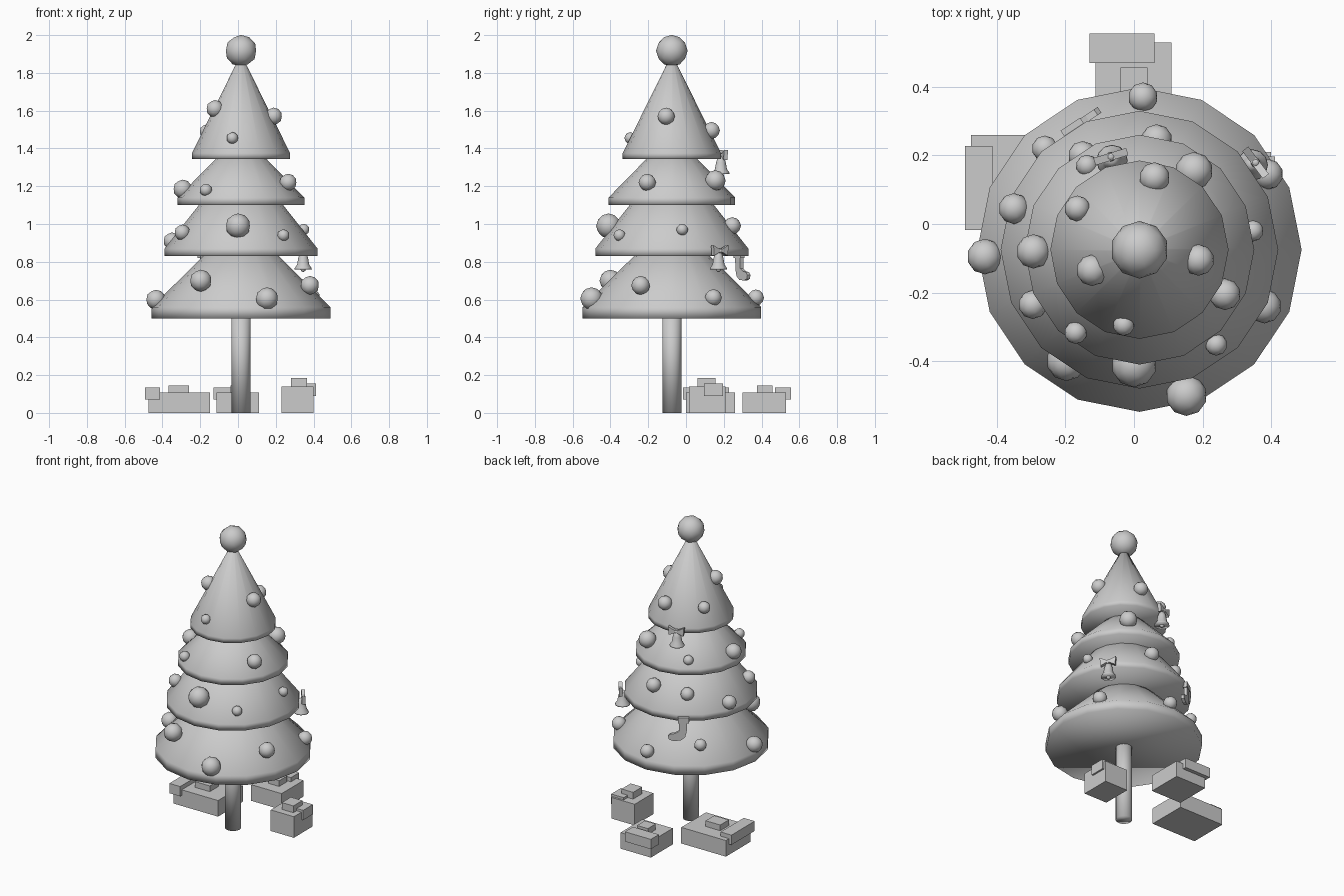
import bpy, bmesh
from math import pi, sin, cos, atan2, radians
from mathutils import Vector

if "Cube" in bpy.data.objects:
    bpy.data.objects.remove(bpy.data.objects["Cube"], do_unlink=True)

grey = bpy.data.materials.new("plain grey")
grey.use_nodes = True
grey.diffuse_color = (0.6, 0.6, 0.6, 1)
grey.node_tree.nodes["Principled BSDF"].inputs["Base Color"].default_value = (0.6, 0.6, 0.6, 1)

CX, CY = 0.016, -0.075  # tree axis


def finish(name, bm, loc=(0, 0, 0), turn=0.0, smooth=False):
    bmesh.ops.recalc_face_normals(bm, faces=bm.faces)
    me = bpy.data.meshes.new(name)
    bm.to_mesh(me)
    bm.free()
    me.materials.append(grey)
    me.polygons.foreach_set("use_smooth", [smooth] * len(me.polygons))
    ob = bpy.data.objects.new(name, me)
    ob.location = loc
    ob.rotation_euler.z = turn
    bpy.context.collection.objects.link(ob)
    return ob


def lathe(name, profile, loc, sides=16):
    """Closed turned solid from (radius, height) pairs."""
    bm = bmesh.new()
    rings = []
    for r, z in profile:
        angles = [2 * pi * i / sides for i in range(sides)]
        rings.append([bm.verts.new((r * cos(a), r * sin(a), z)) for a in angles])
    for low, high in zip(rings, rings[1:]):
        for i in range(sides):
            j = (i + 1) % sides
            bm.faces.new((low[i], low[j], high[j], high[i]))
    bm.faces.new(rings[0][::-1])
    bm.faces.new(rings[-1])
    return finish(name, bm, loc, smooth=True)


def ball(name, loc, r):
    bm = bmesh.new()
    bmesh.ops.create_icosphere(bm, subdivisions=2, radius=r)
    return finish(name, bm, loc, smooth=True)


def box(name, x0, x1, y0, y1, z0, z1):
    bm = bmesh.new()
    bmesh.ops.create_cube(bm, size=1)
    bmesh.ops.scale(bm, vec=(x1 - x0, y1 - y0, z1 - z0), verts=bm.verts)
    return finish(name, bm, ((x0 + x1) / 2, (y0 + y1) / 2, (z0 + z1) / 2))


def plate(name, outline, depth, loc, turn):
    """Upright outline in local x and z, thickened along local y."""
    bm = bmesh.new()
    face = bm.faces.new([bm.verts.new((x, -depth / 2, z)) for x, z in outline])
    out = bmesh.ops.extrude_face_region(bm, geom=[face])
    moved = [v for v in out["geom"] if isinstance(v, bmesh.types.BMVert)]
    bmesh.ops.translate(bm, vec=(0, depth, 0), verts=moved)
    return finish(name, bm, loc, turn)


# Trunk, four skirts of branches and the round topper
trunk = lathe("trunk", [(0.05, 0), (0.05, 0.56)], (CX, CY, 0))
trunk.data.shade_smooth()
tiers = [  # rim radius, bottom, rim top, tip radius, tip height
    (0.473, 0.50, 0.56, 0.14, 0.89),
    (0.405, 0.83, 0.87, 0.16, 1.18),
    (0.335, 1.10, 1.14, 0.09, 1.39),
    (0.260, 1.345, 1.375, 0.015, 1.87),
]
for n, (rim, low, edge, tip, top) in enumerate(tiers, 1):
    lathe(f"branch_tier_{n}", [(rim, low), (rim, edge), (tip, top)], (CX, CY, 0))
ball("topper", (CX, CY, 1.917), 0.084)

# Baubles: x, y, z, radius
baubles = [
    (0.026, 0.37, 0.61, 0.043), (0.39, 0.145, 0.61, 0.045), (0.38, -0.24, 0.675, 0.05),
    (0.153, -0.5, 0.605, 0.06), (-0.435, -0.095, 0.6, 0.052), (-0.197, -0.4, 0.7, 0.058),
    (-0.26, 0.22, 0.67, 0.038),
    (0.0, -0.41, 0.99, 0.066), (-0.295, -0.235, 0.955, 0.042), (0.24, -0.352, 0.94, 0.032),
    (0.347, -0.02, 0.97, 0.031), (-0.35, 0.045, 0.91, 0.045), (0.066, 0.245, 0.99, 0.046),
    (-0.15, 0.2, 0.97, 0.042),
    (-0.293, -0.08, 1.185, 0.05), (-0.17, -0.317, 1.18, 0.033), (0.265, -0.205, 1.22, 0.046),
    (0.175, 0.155, 1.23, 0.055), (-0.137, 0.17, 1.18, 0.032),
    (0.188, -0.105, 1.57, 0.046), (0.06, 0.135, 1.495, 0.045), (-0.165, 0.045, 1.49, 0.038),
    (-0.122, -0.135, 1.61, 0.046), (-0.03, -0.295, 1.455, 0.031),
]
for n, (x, y, z, r) in enumerate(baubles, 1):
    ball(f"bauble_{n}", (x, y, z), r)

# Bells with bows, turned to face away from the tree
bell_profile = [(0.046, 0), (0.044, 0.008), (0.032, 0.025), (0.026, 0.06), (0.018, 0.085), (0.006, 0.095)]
bow_outline = [(-0.05, 0.03), (-0.01, 0.01), (0.01, 0.01), (0.05, 0.03),
               (0.045, -0.025), (0.01, -0.008), (-0.01, -0.008), (-0.045, -0.025)]
for side, x, y, z in (("left", 0.345, 0.172, 0.76), ("back", -0.064, 0.185, 1.265)):
    lathe(f"{side}_bell", bell_profile, (x, y, z), 12)
    ball(f"{side}_bell_clapper", (x, y, z), 0.014)
    out = atan2(y - CY, x - CX)
    place = Vector((x + 0.012 * cos(out), y + 0.012 * sin(out), z + 0.098))
    plate(f"{side}_bell_bow", bow_outline, 0.022, place, out + pi / 2)
    ball(f"{side}_bell_knot", place, 0.014)

# Hanging stocking with a folded cuff
sock = [(-0.048, 0.13), (0, 0.13), (0, 0.065), (0.025, 0.05), (0.055, 0.045), (0.068, 0.03),
        (0.062, 0.01), (0.035, 0), (-0.01, 0.005), (-0.035, 0.025), (-0.045, 0.06)]
cuff = [(-0.06, 0.12), (0.008, 0.12), (0.008, 0.155), (-0.06, 0.155)]
for name, outline, depth in (("stocking", sock, 0.02), ("stocking_cuff", cuff, 0.026)):
    plate(name, outline, depth, (-0.157, 0.295, 0.7), radians(34))

# Presents: box, ribbon wrapped over one edge, bow block on top
presents = {
    "back_present": ((-0.113, 0.11, 0.30, 0.53, 0, 0.107),
                     (-0.13, 0.06, 0.47, 0.555, 0.07, 0.135),
                     (-0.04, 0.04, 0.375, 0.457, 0.1, 0.145)),
    "right_present": ((-0.475, -0.147, 0, 0.26, 0, 0.107),
                      (-0.493, -0.413, -0.017, 0.227, 0.07, 0.135),
                      (-0.367, -0.26, 0.075, 0.165, 0.1, 0.145)),
    "left_present": ((0.23, 0.40, 0.015, 0.21, 0, 0.14),
                     (0.32, 0.412, 0.095, 0.197, 0.09, 0.155),
                     (0.28, 0.365, 0.06, 0.155, 0.13, 0.185)),
}
for name, parts in presents.items():
    for part, size in zip(("box", "ribbon", "bow"), parts):
        box(f"{name}_{part}", *size)
